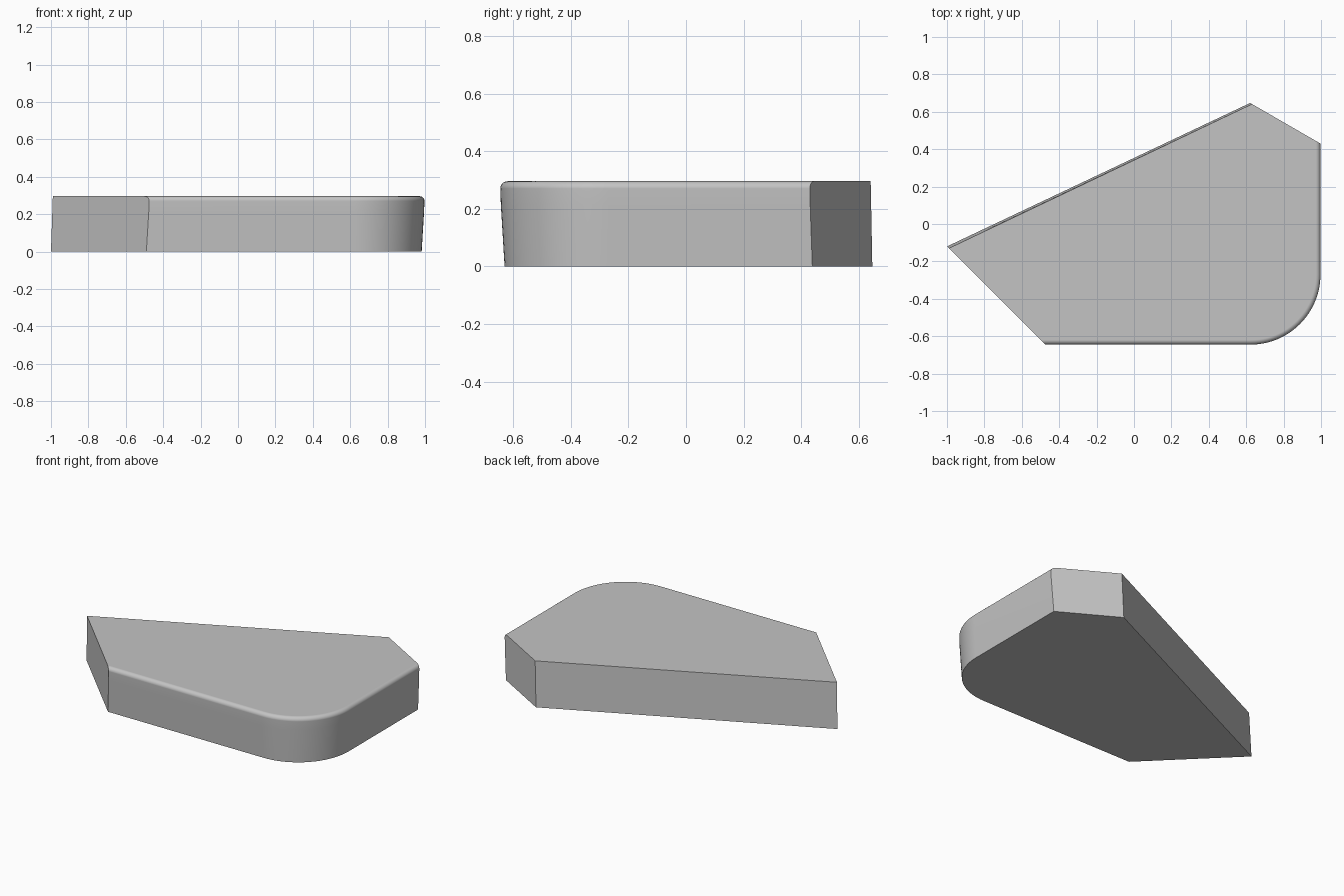
import bpy, bmesh
from math import sin, cos, pi, radians, tan

cube = bpy.data.objects.get("Cube")
if cube:
    bpy.data.objects.remove(cube)

HEIGHT, FILLET = 0.296, 0.025
FRONT, SIDE, CORNER = -0.645, 0.997, 0.375
CUT_SLOPE = tan(radians(30))


def outline(inset, z):
    """Slab outline at height z, with the front, corner and side walls inset."""
    lean = 0.01 * z / HEIGHT                      # slight slope of the long back wall
    right_cut = lambda x: 0.43 + CUT_SLOPE * (SIDE - x)
    points = [(-0.475 - inset, FRONT + inset)]    # start of the front wall
    cx, cy = SIDE - CORNER, FRONT + CORNER
    for i in range(25):                           # rounded front corner
        a = -pi / 2 + i / 24 * pi / 2
        points.append((cx + (CORNER - inset) * cos(a), cy + (CORNER - inset) * sin(a)))
    points.append((SIDE - inset, right_cut(SIDE - inset)))
    back_x = 0.621 + lean
    points.append((back_x, right_cut(back_x)))
    points.append((-1 + lean, -0.12 - lean))
    return [(x, y, z) for x, y in points]


# Wall profile: slight outward draft, upright band, rounded top edge
profile = [(0.015, 0), (0.002, 0.215), (0, HEIGHT - FILLET)]
for i in range(1, 8):
    a = i / 7 * pi / 2
    profile.append((FILLET * (1 - cos(a)), HEIGHT - FILLET * (1 - sin(a))))

# Join the outlines into one closed slab
bm = bmesh.new()
rings = [[bm.verts.new(p) for p in outline(d, z)] for d, z in profile]
n = len(rings[0])
for low, high in zip(rings, rings[1:]):
    for i in range(n):
        j = (i + 1) % n
        bm.faces.new((low[i], low[j], high[j], high[i]))
bm.faces.new(rings[0][::-1])
bm.faces.new(rings[-1])
bmesh.ops.recalc_face_normals(bm, faces=bm.faces[:])

mesh = bpy.data.meshes.new("slab")
bm.to_mesh(mesh)
bm.free()
slab = bpy.data.objects.new("slab", mesh)
bpy.context.collection.objects.link(slab)

# Plain grey finish
grey = bpy.data.materials.new("light grey")
grey.use_nodes = True
grey.diffuse_color = (0.55, 0.55, 0.55, 1)
grey.node_tree.nodes["Principled BSDF"].inputs["Base Color"].default_value = grey.diffuse_color
mesh.materials.append(grey)

# Smooth rounded walls, sharp cut ends
bpy.ops.object.select_all(action='DESELECT')
slab.select_set(True)
bpy.context.view_layer.objects.active = slab
bpy.ops.object.shade_smooth_by_angle(angle=radians(28))
normals = slab.modifiers.new("flat_top_normals", 'WEIGHTED_NORMAL')
normals.keep_sharp = True
